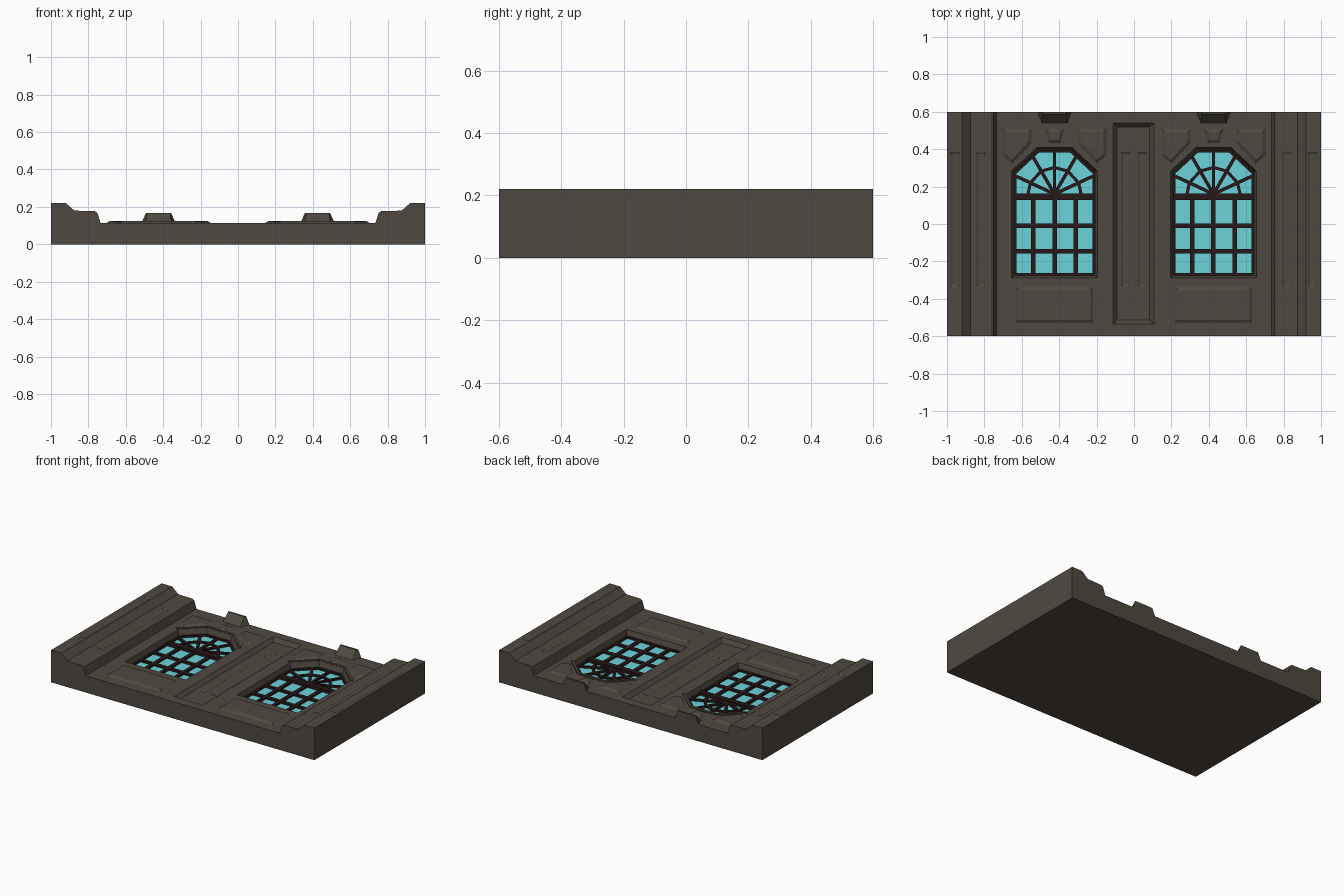
import bpy, bmesh
from math import sin, cos, radians
from mathutils import Vector

if "Cube" in bpy.data.objects:
    bpy.data.objects.remove(bpy.data.objects["Cube"])


def material(name, col):
    m = bpy.data.materials.new(name)
    m.diffuse_color = (*col, 1)
    m.use_nodes = True
    m.node_tree.nodes["Principled BSDF"].inputs["Base Color"].default_value = m.diffuse_color
    return m


STONE = material("stone", (0.078, 0.066, 0.051))
WOOD = material("dark_wood", (0.022, 0.009, 0.009))
GLASS = material("glass", (0.15, 0.65, 0.70))


def finish(name, bm, mat):
    bmesh.ops.recalc_face_normals(bm, faces=bm.faces)
    me = bpy.data.meshes.new(name)
    bm.to_mesh(me)
    bm.free()
    me.materials.append(mat)
    ob = bpy.data.objects.new(name, me)
    bpy.context.collection.objects.link(ob)
    return ob


def inset(poly, d):
    """Offset a counter-clockwise polygon inwards by d (negative = outwards)."""
    pts, out = [Vector(p) for p in poly], []
    for i, p in enumerate(pts):
        a = (p - pts[i - 1]).normalized()
        b = (pts[(i + 1) % len(pts)] - p).normalized()
        na, nb = Vector((-a.y, a.x)), Vector((-b.y, b.x))
        out.append(p + (na + nb) * d / (1 + na.dot(nb)))
    return out


def loft(bm, low, high, z0, z1):
    """Closed solid between two outlines with equal point counts."""
    lo = [bm.verts.new((p[0], p[1], z0)) for p in low]
    hi = [bm.verts.new((p[0], p[1], z1)) for p in high]
    bm.faces.new(lo)
    bm.faces.new(hi)
    for i in range(len(lo)):
        j = (i + 1) % len(lo)
        bm.faces.new((lo[i], lo[j], hi[j], hi[i]))


def bar(bm, p, q, w, z0, z1):
    p, q = Vector(p), Vector(q)
    d = (q - p).normalized()
    n = Vector((-d.y, d.x)) * w / 2
    quad = [p - n, q - n, q + n, p + n]
    loft(bm, quad, quad, z0, z1)


def rect(x0, x1, y0, y1):
    return [(x0, y0), (x1, y0), (x1, y1), (x0, y1)]


def shift(poly, dx):
    return [(p[0] + dx, p[1]) for p in poly]


CX = 0.425          # window centre
TOP = 0.115         # wall surface
OPEN = [(-.213, -.272), (.213, -.272), (.213, .275), (.088, .391), (-.088, .391), (-.213, .275)]

# wall slab with stepped side columns: half profile mirrored, extruded along y
half = [(.735, TOP), (.752, .168), (.765, .177), (.875, .180), (.92, .22), (1, .22), (1, 0)]
prof = half + [(-x, z) for x, z in reversed(half)]
bm = bmesh.new()
f = bm.faces.new([bm.verts.new((x, -.6, z)) for x, z in prof])
ext = bmesh.ops.extrude_face_region(bm, geom=[f])
bmesh.ops.translate(bm, vec=(0, 1.2, 0), verts=[v for v in ext["geom"] if isinstance(v, bmesh.types.BMVert)])
wall = finish("wall", bm, STONE)

# recesses: the window openings and the centre panel
rec = bmesh.new()
for s in (-1, 1):
    o = shift(OPEN, s * CX)
    loft(rec, o, inset(o, -.02), .06, TOP + .01)
c = rect(-.112, .106, -.535, .54)
loft(rec, inset(c, .022), inset(c, -.006), .09, TOP + .007)

# shallow grooves on the columns and the centre panel
grv = bmesh.new()
for s in (-1, 1):
    for x, z in ((.955, .22), (.817, .179), (.045, .09)):
        g = shift(rect(-.027, .027, -.335, .385), s * x)
        loft(grv, inset(g, .012), inset(g, -.004), z - .006, z + .003)

for name, b in (("recess_cutter", rec), ("groove_cutter", grv)):
    cut = finish(name, b, STONE)
    cut.hide_render = True
    cut.hide_viewport = False
    cut.display_type = 'WIRE'
    mod = wall.modifiers.new(name, 'BOOLEAN')
    mod.operation = 'DIFFERENCE'
    mod.solver = 'EXACT'
    mod.object = cut

corner = [(-.28, .51), (-.28, .365), (-.225, .32), (-.12, .43), (-.12, .51)]
corner_m = [(-x, y) for x, y in reversed(corner)]
middle = [(-.035, .43), (.035, .43), (.055, .51), (-.055, .51)]
lower = rect(-.21, .21, -.53, -.335)

for s, side in ((-1, "left"), (1, "right")):
    cx = s * CX
    # raised bevelled panels
    bm = bmesh.new()
    for p in (corner, corner_m, middle, lower):
        p = shift(p, cx)
        loft(bm, p, inset(p, .018), TOP - .002, TOP + .01)
    finish(side + "_raised_panels", bm, STONE)

    # arch moulding
    bm = bmesh.new()
    a = inset(shift(OPEN, cx), -.018)
    b = inset(a, -.016)
    for i in range(2, 5):
        quad = [a[i], b[i], b[i + 1], a[i + 1]]
        loft(bm, quad, quad, TOP - .003, TOP + .008)
    finish(side + "_arch_moulding", bm, STONE)

    # keystone ramp rising to the back edge
    bm = bmesh.new()
    foot = [bm.verts.new((cx + x, y, TOP - .004)) for x, y in ((-.068, .535), (.068, .535), (.092, .6), (-.092, .6))]
    crest = [bm.verts.new((cx + x, y, .166)) for x, y in ((-.062, .588), (.062, .588), (.068, .6), (-.068, .6))]
    bm.faces.new(foot)
    bm.faces.new(crest)
    for i in range(4):
        j = (i + 1) % 4
        bm.faces.new((foot[i], foot[j], crest[j], crest[i]))
    finish(side + "_keystone", bm, STONE)

    # glass pane
    bm = bmesh.new()
    g = inset(shift(OPEN, cx), -.002)
    loft(bm, g, g, .055, .07)
    finish(side + "_glass", bm, GLASS)

    # glazing bars: border, grid, transom, fan
    bm = bmesh.new()
    z0, z1 = .066, .082
    edge = inset(OPEN, .003)
    lines = [(edge[i - 1], edge[i], .014) for i in range(6)]
    lines += [((x, -.27), (x, .15), .024) for x in (-.113, 0, .113)]
    lines += [((-.21, y), (.21, y), .024) for y in (-.01, -.147)]
    hub = Vector((0, .16))
    pol = lambda ang, r: hub + Vector((cos(radians(ang)), sin(radians(ang)))) * r
    for ang, r in ((25, .225), (60, .232), (90, .226), (120, .232), (155, .225)):
        lines.append((hub, pol(ang, r), .018))
    ring = [pol(k, .142) for k in (0, 25, 60, 90, 120, 155, 180)]
    lines += [(p, q, .016) for p, q in zip(ring, ring[1:])]
    for p, q, w in lines:
        bar(bm, (p[0] + cx, p[1]), (q[0] + cx, q[1]), w, z0, z1)
    bar(bm, (cx - .213, .146), (cx + .213, .146), .036, z0, z1 + .008)
    finish(side + "_glazing_bars", bm, WOOD)
